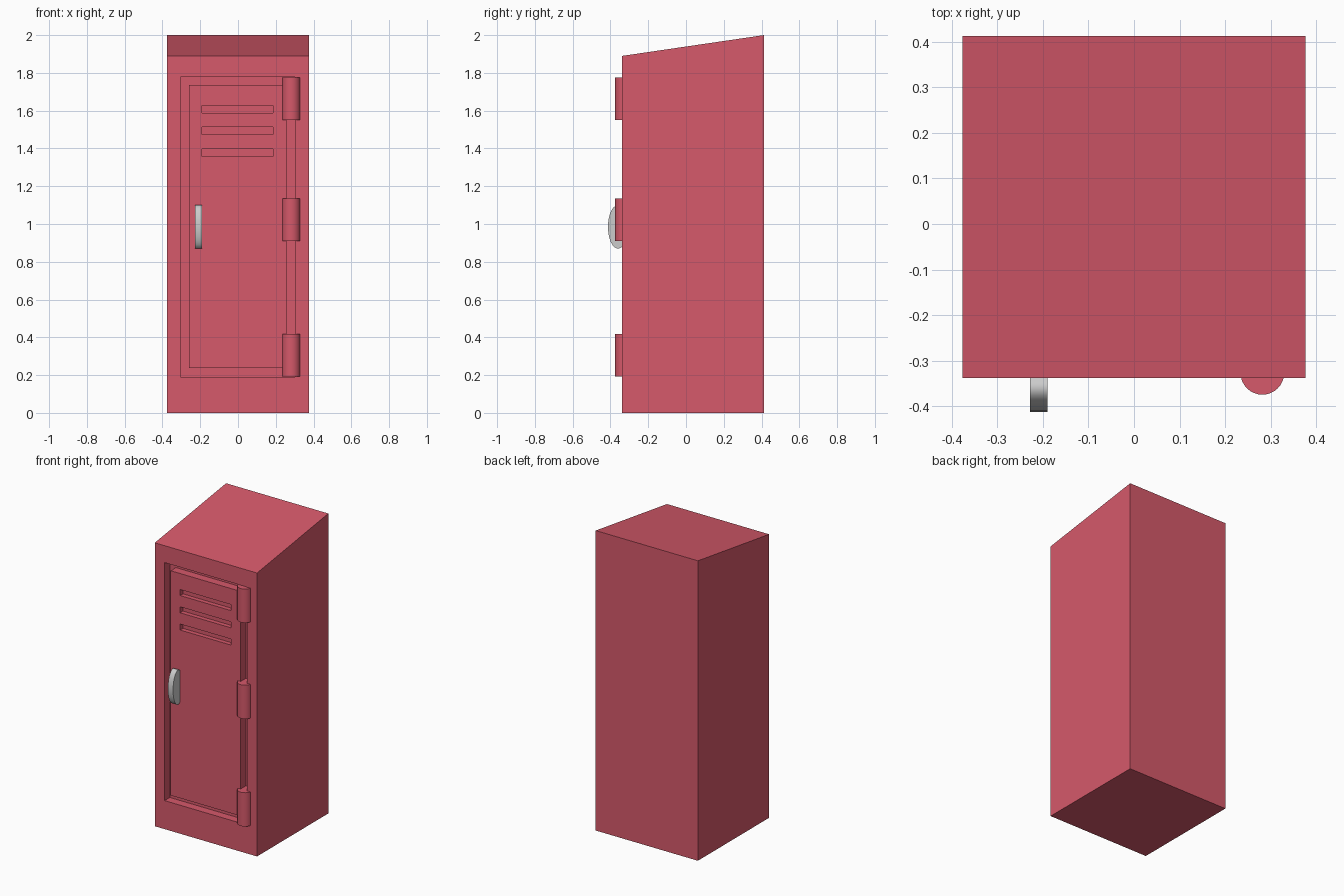
import bpy, math

if "Cube" in bpy.data.objects:
    bpy.data.objects.remove(bpy.data.objects["Cube"])

red = bpy.data.materials.new("red_paint")
red.diffuse_color = (0.67, 0.10, 0.145, 1)
red.use_nodes = True
red.node_tree.nodes["Principled BSDF"].inputs["Base Color"].default_value = red.diffuse_color
FRONT, BACK = -0.338, 0.413


def prism(name, profile, x0, x1, mat=None):
    """Extrude a (y, z) profile from x0 to x1."""
    n = len(profile)
    verts = [(x, y, z) for x in (x0, x1) for y, z in profile]
    faces = [tuple(range(n))[::-1], tuple(range(n, 2 * n))]
    faces += [(i, (i + 1) % n, n + (i + 1) % n, n + i) for i in range(n)]
    mesh = bpy.data.meshes.new(name)
    mesh.from_pydata(verts, [], faces)
    ob = bpy.data.objects.new(name, mesh)
    bpy.context.collection.objects.link(ob)
    bpy.context.view_layer.objects.active = ob
    bpy.ops.object.select_all(action='DESELECT')
    ob.select_set(True)
    bpy.ops.object.mode_set(mode='EDIT')
    bpy.ops.mesh.select_all(action='SELECT')
    bpy.ops.mesh.normals_make_consistent(inside=False)
    bpy.ops.object.mode_set(mode='OBJECT')
    if mat:
        mesh.materials.append(mat)
    return ob


def box(name, x0, x1, y0, y1, z0, z1, mat=None):
    return prism(name, [(y0, z0), (y1, z0), (y1, z1), (y0, z1)], x0, x1, mat)


def cut(target, cutter):
    mod = target.modifiers.new("cut", 'BOOLEAN')
    mod.operation = 'DIFFERENCE'
    mod.solver = 'EXACT'
    mod.object = cutter
    bpy.context.view_layer.objects.active = target
    bpy.ops.object.modifier_apply(modifier=mod.name)
    bpy.data.objects.remove(cutter)


def smooth(ob):
    bpy.ops.object.select_all(action='DESELECT')
    ob.select_set(True)
    bpy.context.view_layer.objects.active = ob
    bpy.ops.object.shade_smooth_by_angle(angle=math.radians(35))


# Cabinet with sloping top and a recessed doorway
body = prism("cabinet", [(FRONT, 0), (BACK, 0), (BACK, 2.0), (FRONT, 1.89)], -0.377, 0.377, red)
cut(body, box("doorway_cutter", -0.305, 0.302, FRONT - 0.1, FRONT + 0.055, 0.19, 1.777, red))

# Door, flush with the front, with three vent slots
door = box("door", -0.26, 0.256, FRONT, FRONT + 0.06, 0.237, 1.735, red)
for z in (1.378, 1.493, 1.608):
    cut(door, box("vent_cutter", -0.19, 0.186, FRONT - 0.1, FRONT + 0.03, z - 0.02, z + 0.02, red))

# Hinge barrels
for i, z in enumerate((0.305, 1.022, 1.663)):
    bpy.ops.mesh.primitive_cylinder_add(vertices=32, radius=0.048, depth=0.225,
                                        location=(0.282, -0.327, z))
    hinge = bpy.context.object
    hinge.name = f"hinge_{i + 1}"
    hinge.data.materials.append(red)
    smooth(hinge)

# Rounded grey handle
N = 40
oval = [(-0.36 + 0.053 * math.cos(2 * math.pi * i / N),
         0.985 + 0.115 * math.sin(2 * math.pi * i / N)) for i in range(N)]
smooth(prism("handle", oval, -0.228, -0.19))
